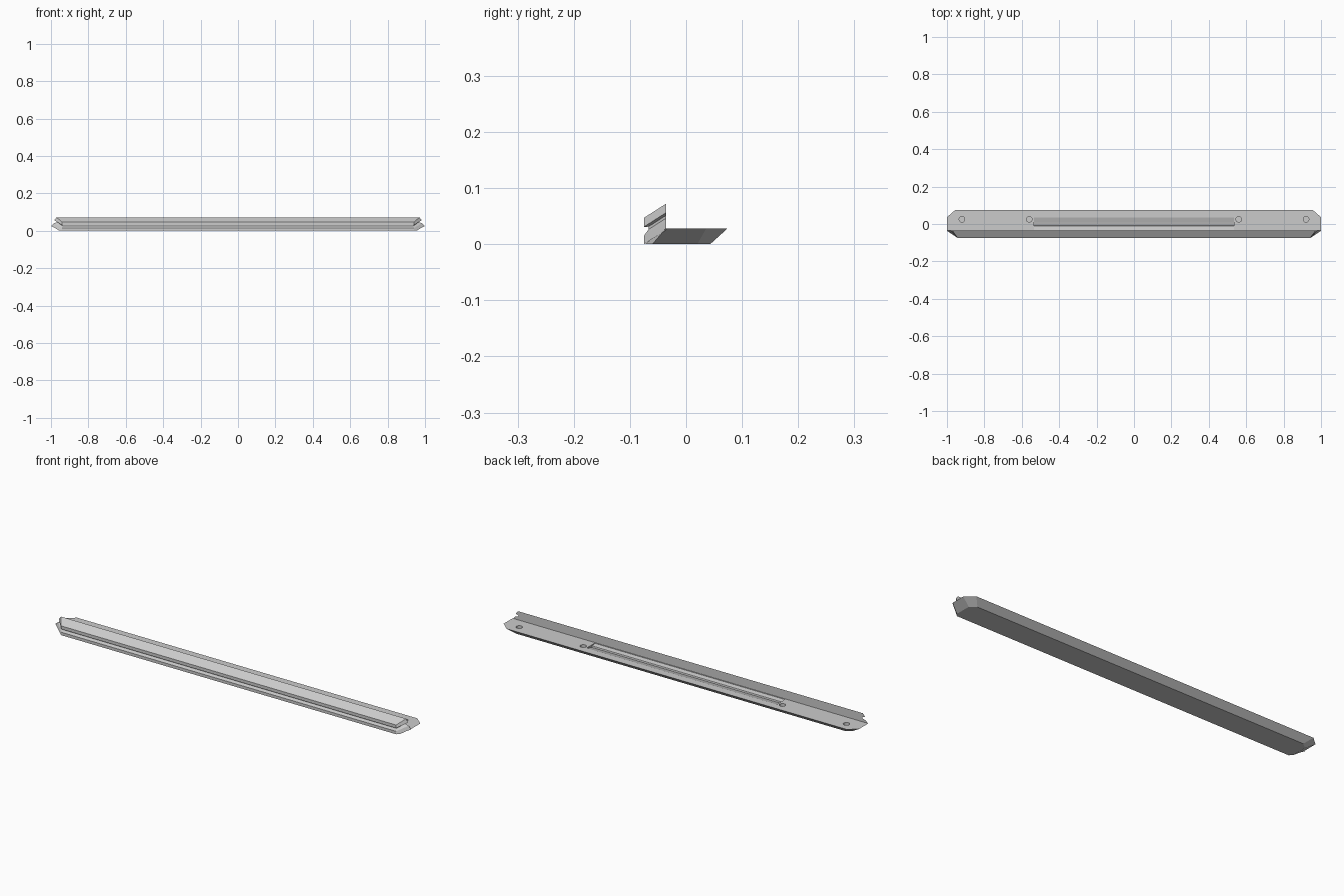
import bpy, bmesh

default = bpy.data.objects.get("Cube")
if default:
    bpy.data.objects.remove(default, do_unlink=True)

grey = bpy.data.materials.new("light grey")
grey.use_nodes = True
colour = (0.6, 0.6, 0.6, 1)
grey.diffuse_color = colour
grey.node_tree.nodes["Principled BSDF"].inputs["Base Color"].default_value = colour


def loft(name, rings):
    """Skin a stack of matching closed rings and cap both ends."""
    bm = bmesh.new()
    loops = [[bm.verts.new(p) for p in ring] for ring in rings]
    count = len(loops[0])
    for a, b in zip(loops, loops[1:]):
        for i in range(count):
            j = (i + 1) % count
            bm.faces.new((a[i], a[j], b[j], b[i]))
    bm.faces.new(loops[0])
    bm.faces.new(loops[-1])
    bmesh.ops.recalc_face_normals(bm, faces=bm.faces)
    mesh = bpy.data.meshes.new(name)
    bm.to_mesh(mesh)
    bm.free()
    mesh.materials.append(grey)
    obj = bpy.data.objects.new(name, mesh)
    bpy.context.collection.objects.link(obj)
    return obj


def mirrored(half, z):
    """Full outline from its +x half."""
    return [(x, y, z) for x, y in half] + [(-x, y, z) for x, y in reversed(half)]


def cut(obj, cutter):
    mod = obj.modifiers.new("cut", "BOOLEAN")
    mod.operation = "DIFFERENCE"
    mod.solver = "EXACT"
    mod.object = cutter
    cutter.hide_render = True
    graph = bpy.context.evaluated_depsgraph_get()
    result = bpy.data.meshes.new_from_object(obj.evaluated_get(graph))
    obj.modifiers.clear()
    obj.data = result
    bpy.data.objects.remove(cutter, do_unlink=True)


# Base plate with undercut back and ends
TOP = 0.028
base = loft("base_plate", [
    mirrored([(0.94, -0.073), (0.955, -0.06), (0.955, 0.02), (0.925, 0.043)], 0),
    mirrored([(0.99, -0.037), (1.0, -0.036), (1.0, 0.036), (0.957, 0.074)], TOP),
])

# Long sloping pocket in the plate
section = [(0.035, TOP), (0.01, 0.02), (-0.008, 0.015), (-0.01, 0.022),
           (-0.033, 0.026), (-0.033, 0.04), (0.035, 0.04)]
cut(base, loft("pocket_cutter", [[(x, y, z) for y, z in section]
                                 for x in (-0.535, 0.535)]))

# Blind screw holes
for x in (-0.92, -0.56, 0.56, 0.92):
    bpy.ops.mesh.primitive_cylinder_add(vertices=24, radius=0.015, depth=0.03,
                                        location=(x, 0.025, TOP))
    drill = bpy.context.object
    drill.data.materials.append(grey)
    cut(base, drill)

# Front rail: layers follow the sloping top, with a groove round the edge
FRONT, BACK, SLOPE = -0.075, -0.036, 0.64
layers = [  # height at front, inset of the groove, end of back edge
    (0.0, 0.0, 1.0),
    (0.015, 0.0, 0.985),
    (0.021, 0.008, 0.975),
    (0.026, 0.008, 0.975),
    (0.031, 0.0, 0.982),
    (0.047, 0.0, 0.97),
]
rings = []
for height, inset, end in layers:
    front_y = FRONT + inset
    half = [(0.942 - inset / 2, front_y), (end - inset, BACK)]
    rings.append([(x, y, height + SLOPE * (y - FRONT))
                  for x, y, _ in mirrored(half, 0)])
loft("front_rail", rings)
